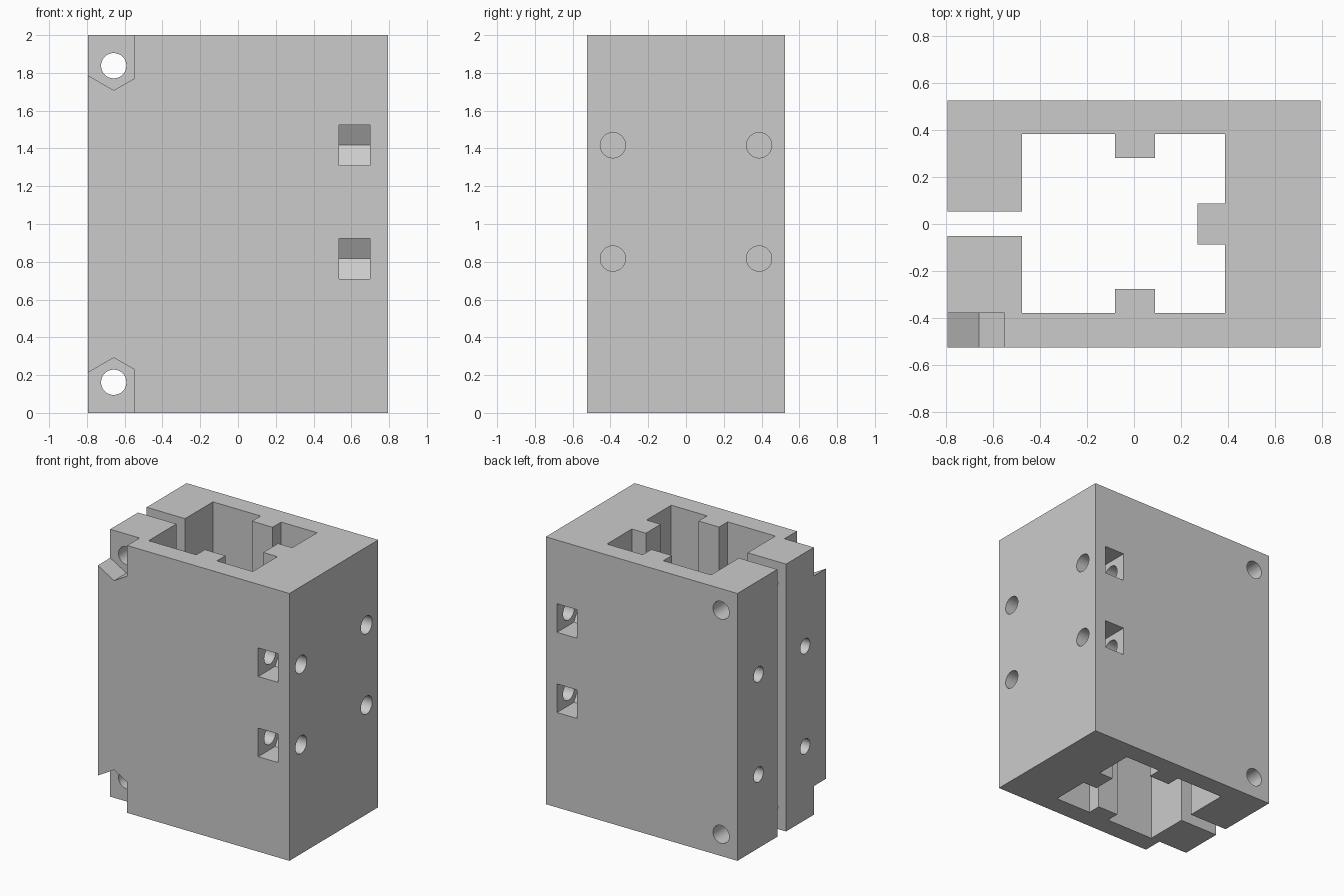
import bpy, bmesh, math

if "Cube" in bpy.data.objects:
    bpy.data.objects.remove(bpy.data.objects["Cube"])

grey = bpy.data.materials.new("light grey")
grey.diffuse_color = (0.6, 0.6, 0.6, 1)
grey.use_nodes = True
grey.node_tree.nodes["Principled BSDF"].inputs["Base Color"].default_value = grey.diffuse_color


def prism(name, pts, axis, a, b):
    """Extrude a 2D outline along an axis from a to b."""
    place = {"x": lambda u, v, w: (w, u, v),
             "y": lambda u, v, w: (u, w, v),
             "z": lambda u, v, w: (u, v, w)}[axis]
    bm = bmesh.new()
    ends = [[bm.verts.new(place(u, v, w)) for u, v in pts] for w in (a, b)]
    for ring in ends:
        bm.faces.new(ring)
    n = len(pts)
    for i in range(n):
        j = (i + 1) % n
        bm.faces.new((ends[0][i], ends[0][j], ends[1][j], ends[1][i]))
    bmesh.ops.recalc_face_normals(bm, faces=bm.faces)
    mesh = bpy.data.meshes.new(name)
    bm.to_mesh(mesh)
    bm.free()
    mesh.materials.append(grey)
    ob = bpy.data.objects.new(name, mesh)
    bpy.context.collection.objects.link(ob)
    return ob


def ring(u, v, r, n=32):
    return [(u + r * math.cos(2 * math.pi * i / n),
             v + r * math.sin(2 * math.pi * i / n)) for i in range(n)]


def cut(target, cutter):
    cutter.hide_render = True
    bpy.context.view_layer.objects.active = target
    mod = target.modifiers.new("cut", "BOOLEAN")
    mod.operation = "DIFFERENCE"
    mod.solver = "EXACT"
    mod.object = cutter
    bpy.ops.object.modifier_apply(modifier=mod.name)
    bpy.data.objects.remove(cutter, do_unlink=True)


# Body: slotted sleeve with three inner ribs
outline = [(-0.793, 0.053), (-0.793, 0.525), (0.793, 0.525), (0.793, -0.525),
           (-0.793, -0.525), (-0.793, -0.05), (-0.475, -0.05), (-0.475, -0.378),
           (-0.08, -0.378), (-0.08, -0.277), (0.09, -0.277), (0.09, -0.378),
           (0.387, -0.378), (0.387, -0.087), (0.27, -0.087), (0.27, 0.088),
           (0.387, 0.088), (0.387, 0.382), (0.09, 0.382), (0.09, 0.28),
           (-0.08, 0.28), (-0.08, 0.382), (-0.475, 0.382), (-0.475, 0.053)]
body = prism("clamp_body", outline, "z", 0, 2)

# Corner nut recesses on the front and clamp bolt holes through the depth
for sign in (1, -1):
    def z(h):
        return 1 + sign * h
    recess = [(-0.658, z(0.708)), (-0.55, z(0.77)), (-0.55, z(1.1)),
              (-0.9, z(1.1)), (-0.9, z(0.848))]
    cut(body, prism("recess_cutter", recess, "y", -0.6, -0.378))
    cut(body, prism("bolt_cutter", ring(-0.658, z(0.838), 0.067), "y", -0.6, 0.6))

# Side screw holes with hexagonal nut slots opening to the front and back
for sign in (1, -1):
    for h in (0.817, 1.417):
        y = sign * 0.387
        cut(body, prism("screw_cutter", ring(y, h, 0.067), "x", 0.44, 0.9))
        slot = [(sign * 0.6, h - 0.107), (sign * 0.325, h - 0.107),
                (sign * 0.263, h), (sign * 0.325, h + 0.107),
                (sign * 0.6, h + 0.107)]
        cut(body, prism("nut_slot_cutter", slot, "x", 0.535, 0.70))
    # Small holes through the split wall
    for h in (0.55, 1.30):
        cut(body, prism("wall_hole_cutter", ring(sign * 0.275, h, 0.057),
                        "x", -0.9, -0.42))

bpy.ops.object.select_all(action="DESELECT")
body.select_set(True)
bpy.context.view_layer.objects.active = body
bpy.ops.object.shade_smooth_by_angle(angle=math.radians(25))
